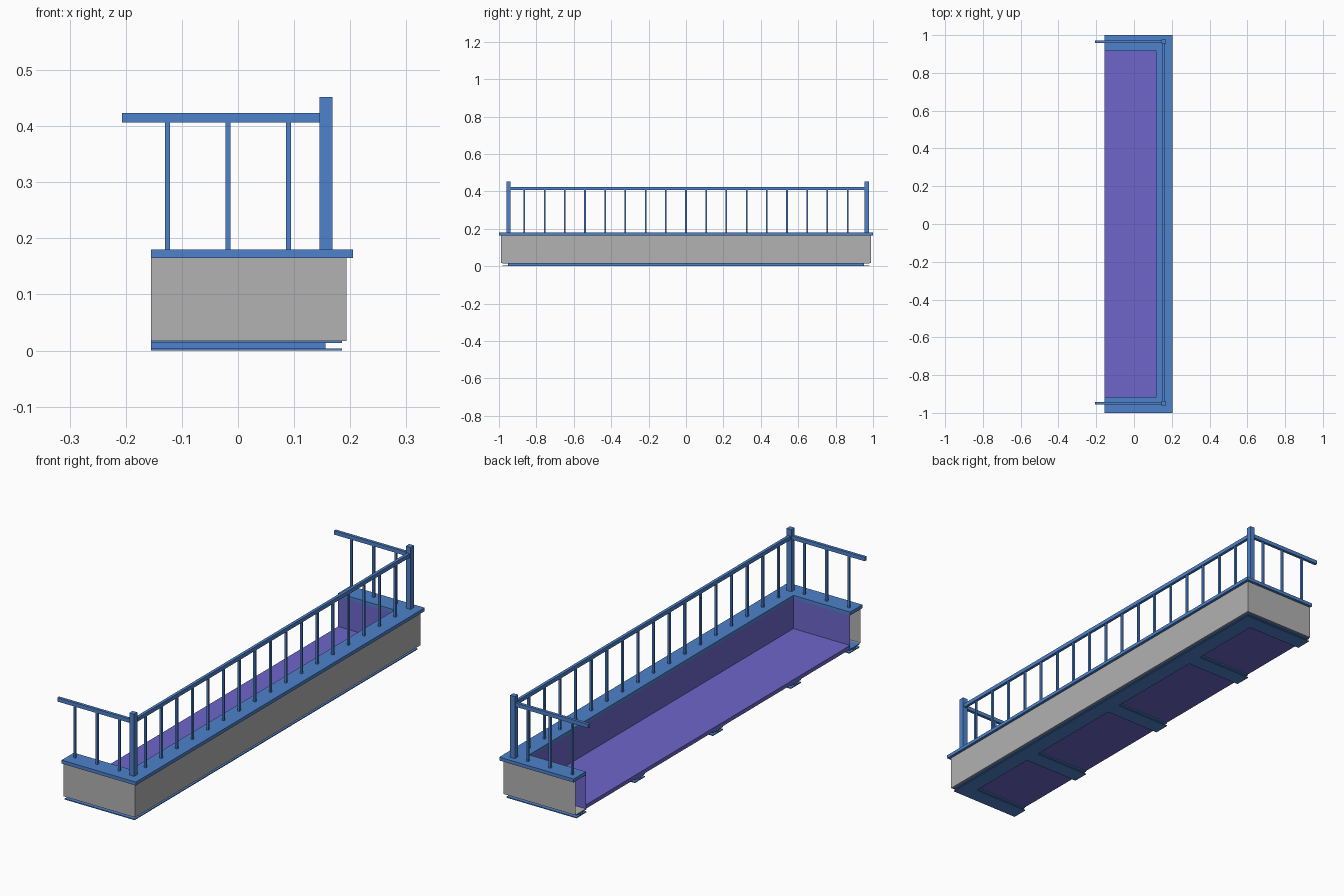
import bpy
import bmesh

if "Cube" in bpy.data.objects:
    bpy.data.objects.remove(bpy.data.objects["Cube"], do_unlink=True)


def material(name, rgb):
    m = bpy.data.materials.new(name)
    m.use_nodes = True
    m.diffuse_color = (*rgb, 1)
    m.node_tree.nodes["Principled BSDF"].inputs["Base Color"].default_value = (*rgb, 1)
    return m


BLUE = material("blue paint", (0.076, 0.225, 0.597))
GREY = material("grey render", (0.445, 0.445, 0.445))
PURPLE = material("purple lining", (0.156, 0.133, 0.597))

BACK, FRONT, END = -0.155, 0.205, 1.0   # open side, outer ledge edge, half length
FLOOR_Z, LEDGE_Z, TOP_Z = 0.017, 0.165, 0.18


def finish(bm, name, mat):
    mesh = bpy.data.meshes.new(name)
    bm.to_mesh(mesh)
    bm.free()
    mesh.materials.append(mat)
    ob = bpy.data.objects.new(name, mesh)
    bpy.context.collection.objects.link(ob)
    return ob


def box(name, mat, x, y, z):
    """Box from (min, max) ranges."""
    bm = bmesh.new()
    bmesh.ops.create_cube(bm, size=1)
    for v in bm.verts:
        v.co = [r[0] if c < 0 else r[1] for c, r in zip(v.co, (x, y, z))]
    return finish(bm, name, mat)


def around(c, width):
    return (c - width / 2, c + width / 2)


def sweep(name, mat, profile, path, closed):
    """Sweep (inset, z) points along a path given as a function of the inset."""
    bm = bmesh.new()
    columns = [[bm.verts.new((*p, z)) for p in path(d)] for d, z in profile]
    pairs = list(zip(columns, columns[1:]))
    if closed:
        pairs.append((columns[-1], columns[0]))
    for low, high in pairs:
        for i in range(len(low) - 1):
            bm.faces.new((low[i], low[i + 1], high[i + 1], high[i]))
    if closed:
        bm.faces.new([c[0] for c in columns])
        bm.faces.new([c[-1] for c in columns])
        bmesh.ops.recalc_face_normals(bm, faces=bm.faces)
    return finish(bm, name, mat)


def u_path(d):
    """Three sided outline, open at the back edge."""
    return [(BACK, d - END), (FRONT - d, d - END), (FRONT - d, END - d), (BACK, END - d)]


def i_profile(start, width, height):
    """I-beam section."""
    t, a, b = 0.004, start + width * 0.42, start + width * 0.58
    end = start + width
    return [(start, 0), (end, 0), (end, t), (b, t), (b, height - t), (end, height - t),
            (end, height), (start, height), (start, height - t), (a, height - t),
            (a, t), (start, t)]


# Parapet: outer skin, inner lining, ledge on top
OUT, IN = 0.012, 0.085
sweep("parapet_outer_wall", GREY, [(IN, FLOOR_Z), (OUT, FLOOR_Z), (OUT, LEDGE_Z)], u_path, False)
sweep("parapet_inner_lining", PURPLE, [(IN, LEDGE_Z), (IN, FLOOR_Z)], u_path, False)
sweep("ledge", BLUE, [(0, LEDGE_Z), (IN, LEDGE_Z), (IN, TOP_Z), (0, TOP_Z)], u_path, True)

# Floor slab
box("floor", PURPLE, (BACK, FRONT - IN), (IN - END, END - IN), (FLOOR_Z, 0.034))

# Supporting frame and cross beams underneath
sweep("base_frame", BLUE, i_profile(0.02, 0.07, FLOOR_Z), u_path, True)
for i, y in enumerate((-0.54, 0, 0.54)):
    sweep(f"cross_beam_{i + 1}", BLUE, i_profile(y - 0.035, 0.07, FLOOR_Z),
          lambda d: [(BACK, d), (0.15, d)], True)

# Railing: corner posts, handrails, balusters
RAIL_X, RAIL_Z = 0.157, (0.406, 0.423)
ENDS = {"front": -0.949, "back": 0.966}
BAR = (TOP_Z, RAIL_Z[0])
for side, y in ENDS.items():
    box(f"{side}_corner_post", BLUE, around(RAIL_X, 0.023), around(y, 0.023), (TOP_Z, 0.452))
    box(f"{side}_handrail", BLUE, (-0.207, RAIL_X), around(y, 0.013), RAIL_Z)
    for i in range(3):
        box(f"{side}_baluster_{i + 1}", BLUE, around(-0.126 + i * 0.108, 0.009),
            around(y, 0.009), BAR)

box("long_handrail", BLUE, around(RAIL_X, 0.013), tuple(ENDS.values()), RAIL_Z)
for i in range(17):
    box(f"long_baluster_{i + 1}", BLUE, around(RAIL_X, 0.009),
        around((i - 8) * 0.108, 0.009), BAR)
